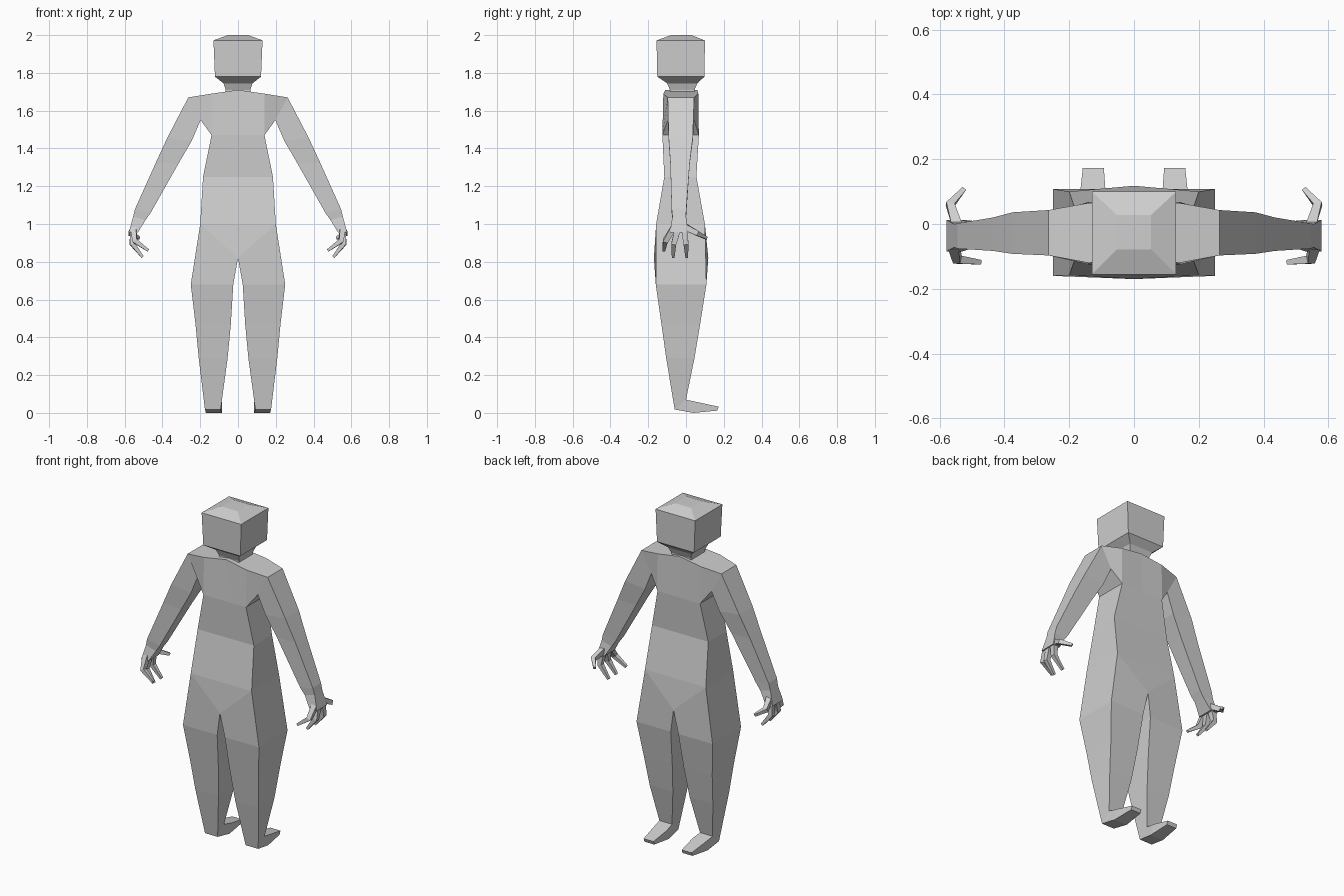
import bpy, bmesh
from mathutils import Vector

if "Cube" in bpy.data.objects:
    bpy.data.objects.remove(bpy.data.objects["Cube"])

grey = bpy.data.materials.new("plain grey")
grey.diffuse_color = (0.62, 0.62, 0.62, 1)
grey.use_nodes = True
grey.node_tree.nodes["Principled BSDF"].inputs["Base Color"].default_value = grey.diffuse_color


def loft(bm, rings, cap_start=False, cap_end=False, skip=()):
    """Join successive four-point rings with quads; skip leaves sides open."""
    for a, b in zip(rings, rings[1:]):
        for i in range(4):
            if i not in skip:
                j = (i + 1) % 4
                face = []
                for v in (a[i], a[j], b[j], b[i]):
                    if v not in face:
                        face.append(v)
                bm.faces.new(face)
    if cap_start:
        bm.faces.new(rings[0])
    if cap_end:
        bm.faces.new(rings[-1])


def ring(bm, pts):
    return [bm.verts.new(p) for p in pts]


def level(x0, x1, y0, y1, z):
    return [(x0, y0, z), (x1, y0, z), (x1, y1, z), (x0, y1, z)]


def finish(bm, name, mirror=False):
    bmesh.ops.recalc_face_normals(bm, faces=bm.faces)
    me = bpy.data.meshes.new(name)
    bm.to_mesh(me)
    bm.free()
    me.materials.append(grey)
    ob = bpy.data.objects.new(name, me)
    bpy.context.collection.objects.link(ob)
    if mirror:
        m = ob.modifiers.new("mirror", 'MIRROR')
        m.use_clip = True
        m.merge_threshold = 0.001
    return ob


# Body: right half of torso, leg, foot and arm as one skin, mirrored
bm = bmesh.new()
top = ring(bm, [(0, -.11, 1.71), (.14, -.12, 1.69), (.14, .065, 1.69), (0, .06, 1.71)])
chest = ring(bm, level(0, .14, -.125, .068, 1.47))
waist = ring(bm, level(0, .185, -.115, .055, 1.25))
hips = ring(bm, level(0, .20, -.158, .10, 1.0))
loft(bm, [top, chest], cap_start=True, skip=(1, 3))      # side left open for the arm
loft(bm, [chest, waist, hips], skip=(3,))

# Leg: starts on a slanted ring from the hip corners to the crotch
crotch_f = bm.verts.new((0, -.17, .82))
crotch_b = bm.verts.new((0, .118, .82))
bm.faces.new((hips[0], hips[1], crotch_f))
bm.faces.new((hips[3], hips[2], crotch_b))
leg = [[crotch_f, hips[1], hips[2], crotch_b]]
for x0, x1, y0, y1, z in [(.025, .25, -.16, .108, .68),
                          (.038, .225, -.13, .075, .47),
                          (.055, .208, -.105, .045, .29)]:
    leg.append(ring(bm, level(x0, x1, y0, y1, z)))
# Foot: heel, instep and toe sections
for x0, x1, (ya, za), (yb, zb) in [(.092, .175, (-.06, .018), (.0, .07)),
                                   (.085, .170, (.04, .0), (.06, .057)),
                                   (.093, .158, (.165, .012), (.173, .033))]:
    leg.append(ring(bm, [(x0, ya, za), (x1, ya, za), (x1, yb, zb), (x0, yb, zb)]))
loft(bm, leg, cap_end=True)

# Arm: shoulder to knuckles, beginning on the open torso side
arm = [[chest[1], top[1], top[2], chest[2]]]
for xl, zl, xu, zu, y0, y1 in [(.198, 1.55, .263, 1.67, -.097, .043),
                               (.245, 1.44, .375, 1.455, -.092, .036),
                               (.315, 1.32, .435, 1.325, -.083, .02),
                               (.462, 1.06, .545, 1.08, -.076, .002),
                               (.490, 1.02, .555, 1.04, -.072, .0),
                               (.530, .955, .578, .955, -.085, .012)]:
    arm.append(ring(bm, [(xl, y0, zl), (xu, y0, zu), (xu, y1, zu), (xl, y1, zl)]))
loft(bm, arm, cap_end=True)
finish(bm, "body", mirror=True)

# Fingers and thumb: tapered bent bars
fingers = {
    "outer_finger": [(.555, -.068, .975), (.545, -.11, .91), (.475, -.118, .86)],
    "middle_finger": [(.555, -.045, .965), (.558, -.065, .895), (.505, -.068, .825)],
    "inner_finger": [(.555, -.008, .965), (.562, .0, .895), (.505, .004, .825)],
    "thumb": [(.545, -.005, .985), (.567, .06, .95), (.525, .108, .925)],
}
for name, path in fingers.items():
    bm = bmesh.new()
    pts = [Vector(p) for p in path]
    rings = []
    for i, (p, w) in enumerate(zip(pts, (.016, .013, .007))):
        d = (pts[min(i + 1, 2)] - pts[max(i - 1, 0)]).normalized()
        ref = Vector((0, 0, 1)) if name == "thumb" else Vector((0, 1, 0))
        u = d.cross(ref).normalized()
        v = d.cross(u)
        rings.append(ring(bm, [p + u * a * w + v * b * w
                               for a, b in ((-1, -1), (1, -1), (1, 1), (-1, 1))]))
    loft(bm, rings, cap_start=True, cap_end=True)
    finish(bm, name, mirror=True)

# Head and neck: stacked square sections
bm = bmesh.new()
sections = [(.065, -.085, .045, 1.69), (.065, -.085, .045, 1.71),
            (.077, -.10, .06, 1.745), (.122, -.152, .098, 1.78),
            (.13, -.156, .10, 1.972), (.053, -.078, .028, 2.0)]
loft(bm, [ring(bm, level(-x, x, y0, y1, z)) for x, y0, y1, z in sections],
     cap_start=True, cap_end=True)
finish(bm, "head")
